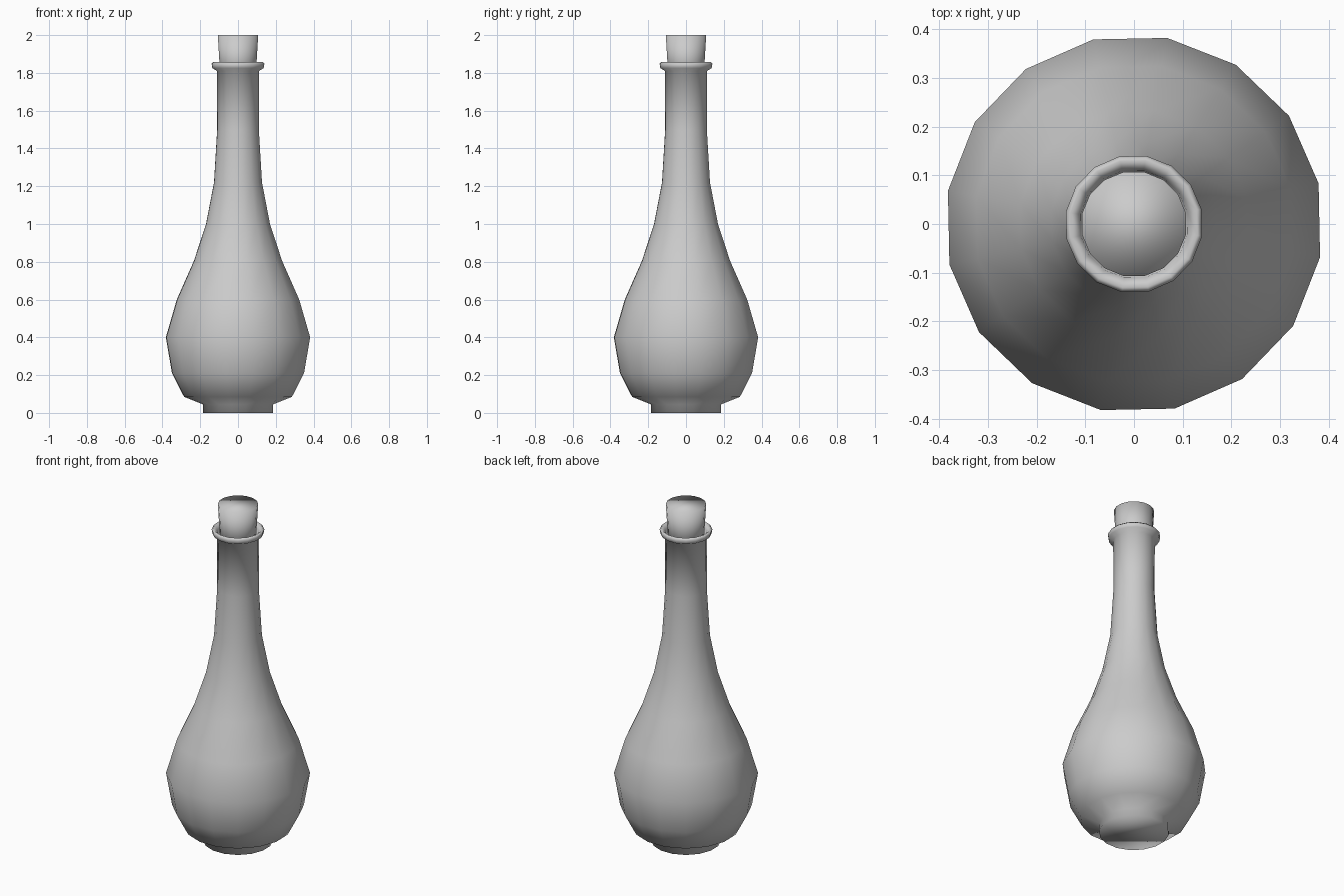
import bpy
import bmesh
import math

SIDES = 16

cube = bpy.data.objects.get("Cube")
if cube:
    bpy.data.objects.remove(cube, do_unlink=True)

# Plain grey clay
grey = bpy.data.materials.new("plain_grey")
grey.use_nodes = True
grey.diffuse_color = (0.6, 0.6, 0.6, 1)
grey.node_tree.nodes["Principled BSDF"].inputs["Base Color"].default_value = (0.6, 0.6, 0.6, 1)


def lathe(name, profile, turn):
    """Spin (radius, height) points into a faceted solid with capped ends."""
    bm = bmesh.new()
    rings = []
    for r, z in profile:
        angles = [math.radians(turn) + math.tau * i / SIDES for i in range(SIDES)]
        rings.append([bm.verts.new((r * math.cos(a), r * math.sin(a), z)) for a in angles])
    for low, high in zip(rings, rings[1:]):
        for i in range(SIDES):
            j = (i + 1) % SIDES
            bm.faces.new((low[i], low[j], high[j], high[i]))
    bm.faces.new(rings[0][::-1])
    bm.faces.new(rings[-1])
    for face in bm.faces:
        face.smooth = True
    mesh = bpy.data.meshes.new(name)
    bm.to_mesh(mesh)
    bm.free()
    mesh.materials.append(grey)
    obj = bpy.data.objects.new(name, mesh)
    bpy.context.collection.objects.link(obj)
    return obj


# Foot, belly, neck, flared lip and the mouth turning inwards
lathe("bottle", [
    (0.189, 0), (0.189, 0.045), (0.29, 0.085), (0.355, 0.21), (0.388, 0.4),
    (0.329, 0.6), (0.237, 0.805), (0.172, 1.0), (0.129, 1.22), (0.112, 1.5),
    (0.113, 1.81), (0.138, 1.825), (0.142, 1.848), (0.132, 1.858),
    (0.112, 1.835), (0.104, 1.79),
], 12.4)

# Tapered stopper
lathe("stopper", [(0.094, 1.75), (0.109, 2.0)], 11.25)
